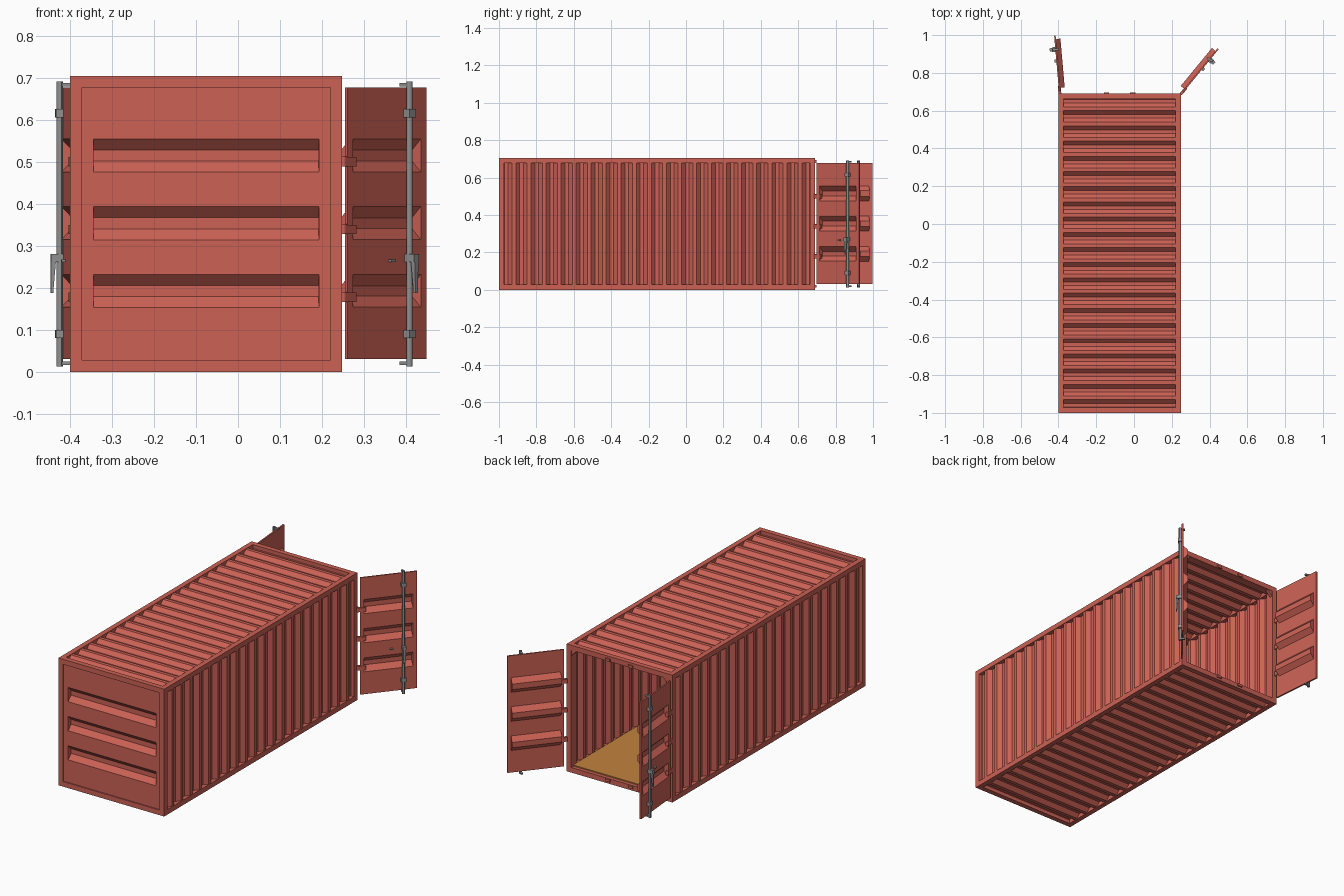
import bpy, bmesh, math
from mathutils import Matrix, Vector

cube = bpy.data.objects.get("Cube")
if cube:
    bpy.data.objects.remove(cube, do_unlink=True)


def material(name, rgb):
    m = bpy.data.materials.new(name)
    m.use_nodes = True
    m.diffuse_color = (*rgb, 1)
    m.node_tree.nodes["Principled BSDF"].inputs["Base Color"].default_value = (*rgb, 1)
    return m


RED = material("rust red paint", (0.60, 0.12, 0.09))
WOOD = material("floor wood", (0.54, 0.23, 0.048))
STEEL = material("grey steel", (0.29, 0.29, 0.29))
WORLD = Matrix.Identity(4)


def axes(u, v, n, origin):
    """Matrix whose local x, y, z run along u, v, n."""
    m = Matrix((u, v, n)).transposed().to_4x4()
    m.translation = Vector(origin)
    return m


def finish(name, bm, mat, M=WORLD):
    bmesh.ops.transform(bm, matrix=M, verts=bm.verts)
    bmesh.ops.recalc_face_normals(bm, faces=bm.faces)
    me = bpy.data.meshes.new(name)
    bm.to_mesh(me)
    bm.free()
    me.materials.append(mat)
    ob = bpy.data.objects.new(name, me)
    bpy.context.scene.collection.objects.link(ob)
    return ob


def add_box(bm, lo, hi):
    lo, hi = Vector(lo), Vector(hi)
    m = Matrix.Translation((lo + hi) / 2) @ Matrix.Diagonal((*(hi - lo), 1))
    return bmesh.ops.create_cube(bm, size=1, matrix=m)["verts"]


def boxes(name, spans, mat, M=WORLD):
    bm = bmesh.new()
    for lo, hi in spans:
        add_box(bm, lo, hi)
    return finish(name, bm, mat, M)


def pressed_sheet(name, M, s0, s1, t0, t1, grooves, slope, depth, margin=0, thick=0.004):
    """Thin sheet in local xy with trapezoid grooves along y, pressed towards -z."""
    path, flat = [(s0, 0)], [s0]
    for a, b in grooves:
        path += [(a, 0), (a + slope, -depth), (b - slope, -depth), (b, 0)]
        flat += [a, b]
    path.append((s1, 0))
    flat.append(s1)
    bm = bmesh.new()

    def face(*pts):
        bm.faces.new([bm.verts.new(p) for p in pts])

    in0, in1 = t0 + margin, t1 - margin
    for (a, da), (b, db) in zip(path, path[1:]):
        face((a, in0, da), (b, in0, db), (b, in1, db), (a, in1, da))
    if margin:
        for lo, hi in ((t0, in0), (in1, t1)):
            for a, b in zip(flat, flat[1:]):
                face((a, lo, 0), (b, lo, 0), (b, hi, 0), (a, hi, 0))
        for t in (in0, in1):
            for a, b in grooves:
                face((a, t, 0), (a + slope, t, -depth), (b - slope, t, -depth), (b, t, 0))
    bmesh.ops.remove_doubles(bm, verts=bm.verts, dist=1e-5)
    ob = finish(name, bm, RED, M)
    mod = ob.modifiers.new("thickness", "SOLIDIFY")
    mod.thickness, mod.offset = thick, 0
    return ob


# Body limits and frame bar size
X0, X1, Y0, Y1, H, F = -0.40, 0.248, -1.0, 0.69, 0.705, 0.028
X, Y, Z = Vector((1, 0, 0)), Vector((0, 1, 0)), Vector((0, 0, 1))

# Frame: corner posts, end beams and long rails
posts, beams, rails = [], [], []
for xa in (X0, X1 - F):
    for ya in (Y0, Y1 - F):
        posts.append(((xa, ya, 0), (xa + F, ya + F, H)))
    for za in (0, H - F):
        rails.append(((xa, Y0 + F, za), (xa + F, Y1 - F, za + F)))
for ya in (Y0, Y1 - F):
    for za in (0, H - F):
        beams.append(((X0 + F, ya, za), (X1 - F, ya + F, za + F)))
boxes("corner_posts", posts, RED)
boxes("end_beams", beams, RED)
boxes("long_rails", rails, RED)

# Corrugated walls, roof and underside
PITCH, COUNT, HALF = 0.0805, 21, 0.031
mid = (Y0 + Y1) / 2
centres = [mid + (i - (COUNT - 1) / 2) * PITCH for i in range(COUNT)]
waves = [(c - HALF, c + HALF) for c in centres]
IN = 0.004
for name, v, n, origin, t0, t1 in (
        ("left_wall", Z, X, (X1 - IN, 0, 0), 0.015, H - 0.015),
        ("right_wall", Z, -X, (X0 + IN, 0, 0), 0.015, H - 0.015),
        ("roof", X, Z, (0, 0, H - IN), X0 + 0.015, X1 - 0.015),
        ("underside", X, -Z, (0, 0, IN), X0 + 0.015, X1 - 0.015)):
    pressed_sheet(name, axes(Y, v, n, origin), Y0 + 0.005, Y1 - 0.005, t0, t1,
                  waves, 0.021, 0.02, thick=0.003)

# Front wall with three pressed grooves
ribs = [(0.153, 0.232), (0.314, 0.394), (0.475, 0.555)]
pressed_sheet("front_wall", axes(Z, X, -Y, (0, Y0 + 0.008, 0)), 0.015, H - 0.015,
              X0 + 0.015, X1 - 0.015, ribs, 0.026, 0.025, margin=0.04)

# Wooden floor
boxes("floor", [((X0 + 0.024, Y0 + 0.02, 0.028), (X1 - 0.024, Y1 - 0.02, 0.034))], WOOD)

# Gussets in the upper corners of the doorway
for name, x, s in (("left_gusset", X1 - F, -1), ("right_gusset", X0 + F, 1)):
    bm = bmesh.new()
    top = H - F
    tri = [bm.verts.new((px, Y1 - 0.02, pz)) for px, pz in
           ((x, top), (x + s * 0.03, top), (x, top - 0.03))]
    f = bm.faces.new(tri)
    ext = bmesh.ops.extrude_face_region(bm, geom=[f])["geom"]
    bmesh.ops.translate(bm, vec=(0, 0.018, 0),
                        verts=[g for g in ext if isinstance(g, bmesh.types.BMVert)])
    finish(name, bm, RED)

# Lock keepers on the rear beams
centre = (X0 + X1) / 2
boxes("lock_keepers", [((centre + dx - 0.014, Y1 - 0.004, z), (centre + dx + 0.014, Y1 + 0.007, z + 0.014))
                       for dx in (-0.07, 0.07) for z in (0.012, H - 0.026)], RED)


def rod(bm, t, off, z0, z1, r):
    m = Matrix.Translation((t, off, (z0 + z1) / 2))
    bmesh.ops.create_cone(bm, cap_ends=True, segments=12, radius1=r, radius2=r,
                          depth=z1 - z0, matrix=m)


def door(side, pivot, angle, sign):
    """Local x runs along the door from its hinge, y points out of its outer face."""
    a = math.radians(angle)
    u = Vector((math.cos(a), math.sin(a), 0))
    n = Vector((math.sin(a), -math.cos(a), 0)) * sign
    M = axes(u, n, Z, (*pivot, 0))
    BAR, OFF = 0.235, 0.012

    pressed_sheet(side + "_door_panel", axes(Z, u, n, (*pivot, 0)), 0.03, 0.677,
                  0.012, 0.308, ribs, 0.026, 0.025, margin=0.02, thick=0.008)

    # Hinges
    bm = bmesh.new()
    for lo, hi in ribs:
        z = (lo + hi) / 2 - 0.026 + 0.026 * 0.0
        rod(bm, 0.002, 0, z, z + 0.024, 0.008)
        add_box(bm, (0, -0.007, z), (0.042, 0.008, z + 0.022))
    finish(side + "_door_hinges", bm, RED, M)

    # Locking bar
    bm = bmesh.new()
    rod(bm, BAR, OFF, 0.012, 0.692, 0.0075)
    bar = finish(side + "_lock_bar", bm, STEEL, M)
    bpy.ops.object.select_all(action="DESELECT")
    bar.select_set(True)
    bpy.context.view_layer.objects.active = bar
    bpy.ops.object.shade_smooth_by_angle()

    # Bar guides, end cams and handle catch
    parts = [((BAR - 0.013, 0, z), (BAR + 0.013, OFF + 0.01, z + 0.02)) for z in (0.08, 0.606)]
    parts += [((BAR - 0.006, -0.014, z), (BAR + 0.006, OFF, z + 0.008)) for z in (0.016, 0.68)]
    parts.append(((0.166, 0, 0.262), (0.182, 0.014, 0.268)))
    boxes(side + "_lock_fittings", parts, STEEL, M)

    # Handle: collar and tapered hanging lever
    bm = bmesh.new()
    add_box(bm, (BAR - 0.009, OFF - 0.009, 0.262), (BAR + 0.009, 0.034, 0.28))
    lever = add_box(bm, (BAR - 0.007, 0.022, 0.188), (BAR + 0.007, 0.034, 0.262))
    for v in lever:
        if v.co.z < 0.2:
            v.co.x = BAR + (v.co.x - BAR) * 0.6
            v.co.y = max(v.co.y, 0.028)
    finish(side + "_handle", bm, STEEL, M)


door("left", (0.25, Y1), 50.6, 1)
door("right", (-0.392, Y1), 95, -1)
